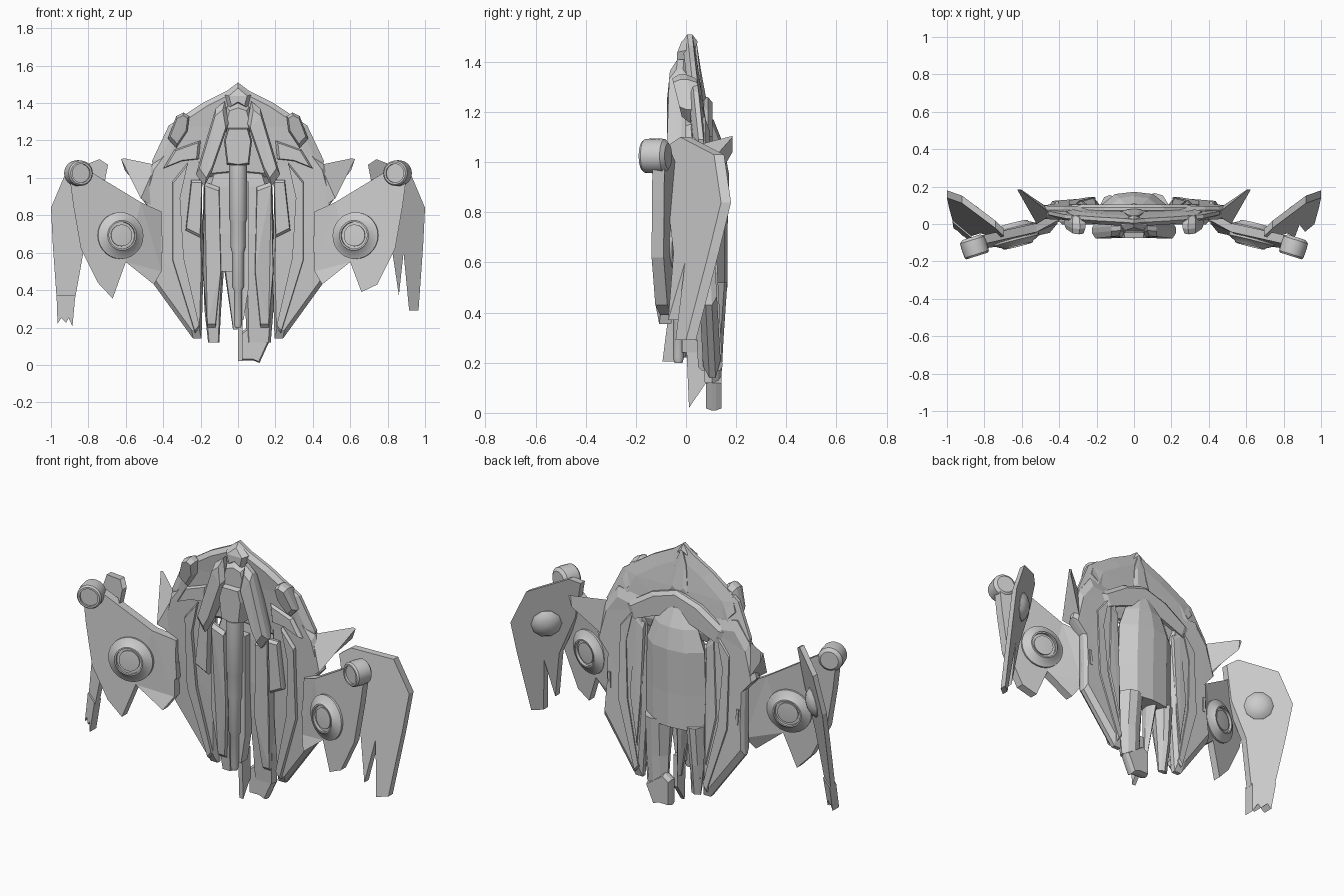
import bpy, bmesh, math
from mathutils import Vector


def finish(name, bm, smooth=False):
    bmesh.ops.recalc_face_normals(bm, faces=bm.faces)
    me = bpy.data.meshes.new(name)
    bm.to_mesh(me)
    bm.free()
    ob = bpy.data.objects.new(name, me)
    bpy.context.collection.objects.link(ob)
    if smooth:
        bpy.ops.object.select_all(action='DESELECT')
        ob.select_set(True)
        bpy.context.view_layer.objects.active = ob
        bpy.ops.object.shade_smooth_by_angle(angle=math.radians(35))
    return ob


def skin(name, rings, smooth=False):
    """Bridge equal-length rings of points and cap both ends."""
    bm = bmesh.new()
    vs = [[bm.verts.new(p) for p in r] for r in rings]
    n = len(vs[0])
    for a, b in zip(vs, vs[1:]):
        for i in range(n):
            bm.faces.new((a[i], a[(i + 1) % n], b[(i + 1) % n], b[i]))
    caps = [bm.faces.new(vs[0]), bm.faces.new(vs[-1])]
    bm.normal_update()
    bmesh.ops.triangulate(bm, faces=caps, ngon_method='EAR_CLIP')
    return finish(name, bm, smooth)


def slab(name, pts, yf, layers, s=1):
    """Plate with an x/z outline; layers are (scale about centre, y offset)."""
    cx = sum(p[0] for p in pts) / len(pts)
    cz = sum(p[1] for p in pts) / len(pts)
    f = yf if callable(yf) else (lambda x, z: yf)
    return skin(name, [[(s * (cx + (x - cx) * k), f(x, z) + dy, cz + (z - cz) * k)
                        for x, z in pts] for k, dy in layers])


def both(half):
    return half + [(-x, z) for x, z in reversed(half) if x > 0.001]


def lathe(name, origin, axis, prof, n=24):
    q = Vector(axis).to_track_quat('Z', 'Y')
    o = Vector(origin)
    return skin(name, [[o + q @ Vector((r * math.cos(2 * math.pi * i / n),
                                        r * math.sin(2 * math.pi * i / n), h))
                        for i in range(n)] for r, h in prof], True)


def loft(name, secs):
    """Faceted hull along z; sections are (z, x centre, half width, front y, back y)."""
    return skin(name, [[(c - w, a + (b - a) * .45, z), (c - .8 * w, a, z), (c + .8 * w, a, z),
                        (c + w, a + (b - a) * .45, z), (c + .55 * w, b - .012, z), (c, b, z),
                        (c - .55 * w, b - .012, z)] for z, c, w, a, b in secs])


def flat(t):
    return [(1, -t), (1, t)]


def cham(f, b, k=.9):
    return [(k, -f), (1, -f * .3), (1, b * .3), (k, b)]


# upper shell
def shell_y(x, z):
    return .06 - .11 * max(0, z - 1.1)


slab("upper_shell", both([(0, 1.51), (.06, 1.465), (.19, 1.4), (.37, 1.28), (.46, 1.09),
                          (.43, .98), (.2, 1.0), (0, 1.02)]), shell_y,
     [(.9, -.03), (1, -.01), (1, .01), (.75, .025)])

# central fuselage with lower prongs
loft("fuselage", [(1.17, 0, .07, .05, .11), (1.07, 0, .14, .04, .15), (.95, 0, .185, .03, .172),
                  (.7, 0, .19, .03, .165), (.5, 0, .185, .04, .165)])
loft("long_prong", [(.52, .11, .08, .04, .165), (.3, .115, .075, .06, .15),
                    (.12, .11, .065, .075, .14)])
loft("short_prong", [(.52, -.13, .055, .04, .155), (.3, -.135, .045, .06, .135),
                     (.12, -.13, .03, .08, .11)])
loft("thin_prong", [(.52, -.045, .03, .05, .14), (.36, -.03, .022, .06, .12), (.19, -.015, .012, .07, .1)])
slab("nose_block", [(.01, .17), (.05, .2), (.165, .12), (.115, .01), (.08, .025), (.01, .025)],
     .11, cham(.03, .032))
skin("nose_keel", [[(x, .0, .3), (x, .08, .3), (x, .08, .12), (x, .012, .02)] for x in (.0, .025)])

# gun barrel on the front
lathe("gun_barrel", (0, -.03, 0), (0, 0, 1),
      [(.016, .2), (.022, .22), (.022, .4), (.032, .42), (.032, .6), (.04, .63), (.04, .76),
       (.047, .78), (.047, 1.07)], 16)
slab("gun_rail", [(-.03, .98), (.055, .98), (.055, .4), (.03, .24), (.0, .24)], .015, flat(.03))

# head armour
slab("head_beak", both([(0, 1.505), (.07, 1.445), (.05, 1.37), (0, 1.4)]),
     lambda x, z: .005 + .3 * max(0, z - 1.45), cham(.04, .025, .7))
slab("head_block", both([(0, 1.27), (.055, 1.27), (.075, 1.2), (.06, 1.07), (0, 1.06)]), -.02, cham(.055, .06))
slab("head_brow", both([(0, 1.4), (.06, 1.38), (.09, 1.27), (.03, 1.22), (0, 1.23)]), 0, cham(.045, .03, .75))

# back collar and spine
slab("back_collar", both([(0, 1.26), (.16, 1.21), (.33, 1.1), (.3, 1.02), (.15, 1.08), (0, 1.13)]),
     .08, cham(.03, .025, .85))
slab("back_spine", both([(0, 1.49), (.035, 1.4), (.06, 1.24), (0, 1.2)]),
     lambda x, z: shell_y(x, z) + .02, cham(.01, .012, .6))


def lobe_y(x, z):
    return .06 + .05 * max(0, 1.0 - z)


for s, side in ((1, "right"), (-1, "left")):
    def plate(name, pts, yf, layers):
        return slab(side + "_" + name, pts, yf, layers, s)

    # hull lobe and its raised panels
    plate("hull_lobe", [(.195, 1.0), (.2, 1.15), (.38, 1.18), (.46, 1.07), (.51, .88), (.44, .8),
                        (.44, .6), (.45, .43), (.24, .14), (.195, .14), (.185, .5)], lobe_y,
          [(.92, -.035), (1, -.01), (1, .015), (.88, .035)])
    ridge = [(.27, 1.08), (.35, .98), (.35, .56), (.23, .17), (.205, .2), (.29, .57), (.31, .9)]
    plate("front_ridge", ridge, lambda x, z: lobe_y(x, z) - .035, cham(.018, .03, .97))
    plate("back_ridge", ridge, lambda x, z: lobe_y(x, z) + .03, cham(.02, .014, .97))
    plate("front_inner_panel", [(.19, .99), (.25, .99), (.28, .72), (.2, .68)], .02, cham(.02, .03))
    plate("front_lower_panel", [(.1, .95), (.18, .98), (.19, .5), (.165, .2), (.12, .2), (.09, .5)],
          lambda x, z: .035 + .1 * max(0, .6 - z), cham(.025, .03, .95))
    plate("back_inner_panel", [(.2, 1.02), (.25, 1.06), (.28, .6), (.22, .3), (.205, .6)],
          lambda x, z: lobe_y(x, z) + .03, cham(.02, .012))
    plate("hull_vent", [(.405, .69), (.42, .69), (.415, .6), (.4, .6)], .065, flat(.055))

    # head blade, cheek and shoulder pod
    plate("head_blade", [(.07, 1.41), (.12, 1.37), (.225, 1.02), (.18, .955), (.14, 1.03), (.05, 1.29)],
          lambda x, z: -.035 + .08 * max(0, z - 1.25), cham(.042, .045, .8))
    plate("cheek", [(.2, 1.2), (.34, 1.15), (.4, 1.05), (.3, 1.09), (.21, 1.1)], .02, cham(.022, .03, .85))
    plate("shoulder_pod", [(.26, 1.33), (.29, 1.35), (.33, 1.33), (.375, 1.21), (.33, 1.16), (.27, 1.25)],
          lambda x, z: .005 + .2 * (1.25 - z), cham(.04, .055, .8))

    # back-swept wedge fin
    skin(side + "_fin", [[(s * x, y, z) for x, y, z in r] for r in (
        [(.44, .05, 1.07), (.42, .06, .82), (.52, .0, .89)],
        [(.61, .185, 1.105), (.605, .185, 1.04), (.625, .185, 1.1)])])

    # wing pylon, its root bent back into the hull
    def wing_y(x, z):
        return .11 - .255 * x + .05 * (z - .8) + (.035 if x < .43 else 0)

    tip = [(.745, .43), (.66, .39)] if s > 0 else [(.75, .44), (.67, .355)]
    plate("wing", [(.41, .82), (.52, .87), (.8, 1.04), (.9, 1.0), (.88, .85), (.84, .62)] + tip
          + [(.6, .55), (.45, .43), (.41, .5)], wing_y, flat(.024))
    n = Vector((-.255 * s, -1, .05))
    c = Vector((.635 * s, wing_y(.635, .69), .69))
    for face, d in (("front", n), ("back", -n)):
        lathe(f"{side}_thruster_{face}", c, d,
              [(.125, 0), (.125, .034), (.085, .054), (.08, .062), (.072, .062), (.072, .046),
               (.058, .046), (.058, .054), (.03, .056)], 28)
    lathe(side + "_wingtip_pod", (.865 * s, -.085, 1.025), (-.3 * s, -.95, 0),
          [(.05, -.015), (.068, 0), (.07, .03), (.068, .08), (.06, .09), (.05, .09), (.05, .078), (.01, .078)])

    # outer panel: split leg on the right, clawed leg on the left
    def panel_y(x, z):
        return .828 * x + .202 * z - .838

    leg = ([(.965, .29), (.915, .29), (.885, .6), (.86, .37)] if s > 0
           else [(.97, .36), (.87, .36)])
    plate("outer_panel", [(.82, .64), (.735, .86), (.695, 1.07), (.74, 1.1), (.92, 1.03), (1.0, .84),
                          (.99, .64)] + leg, panel_y, flat(.02))
    lathe(side + "_panel_dome", (.865 * s, panel_y(.865, .83), .83), (-.828 * s, 1, -.202),
          [(.082, 0), (.082, .018), (.064, .036), (.035, .048), (.008, .052)], 10)
    if s < 0:
        plate("panel_claw", [(.97, .37), (.965, .22), (.945, .25), (.92, .225), (.905, .25), (.885, .205),
                             (.87, .37)], panel_y, flat(.03))
